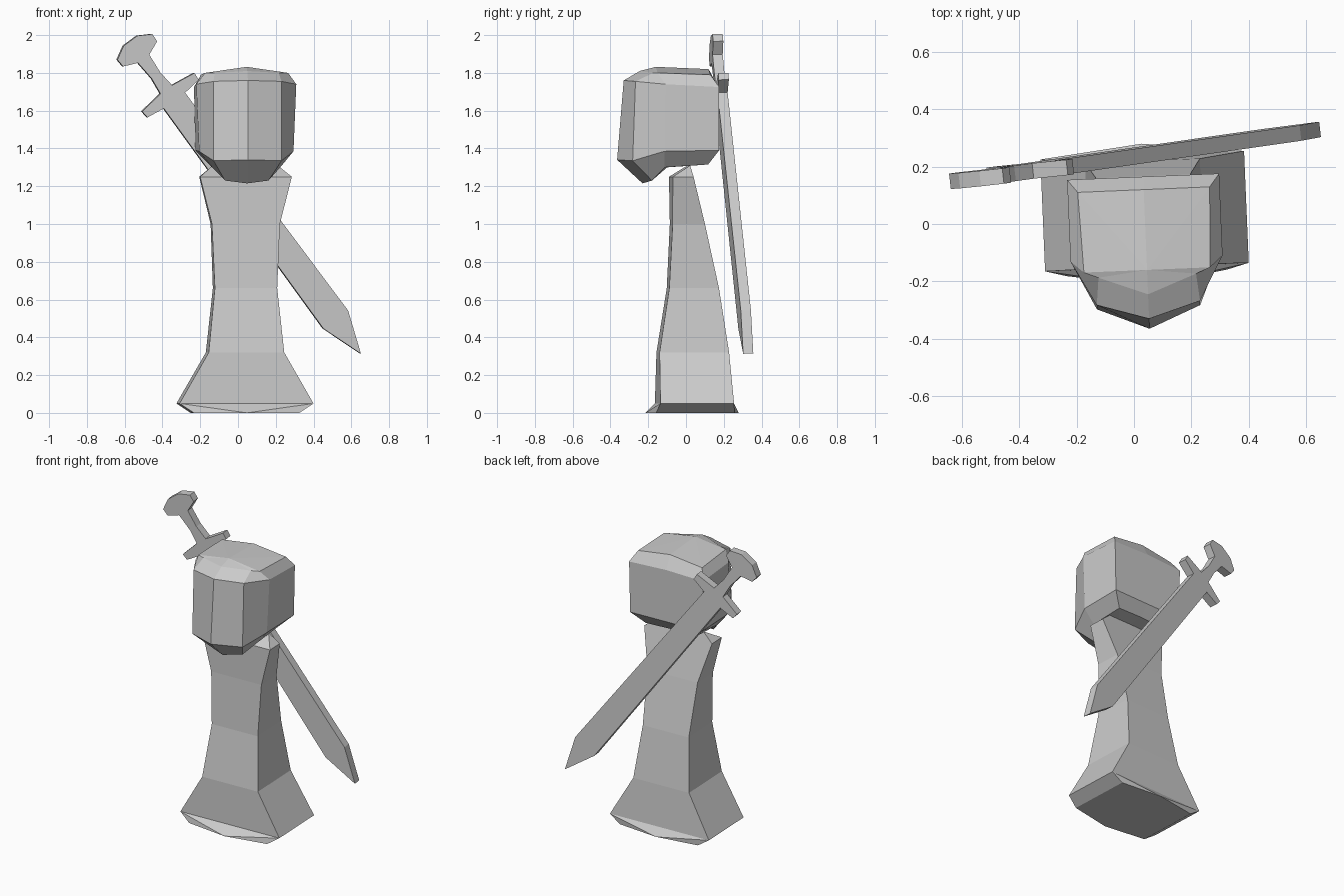
import bpy, bmesh, math
from mathutils import Vector, Matrix

if "Cube" in bpy.data.objects:
    bpy.data.objects.remove(bpy.data.objects["Cube"])

grey = bpy.data.materials.new("stone_grey")
grey.diffuse_color = (0.6, 0.6, 0.6, 1)
grey.use_nodes = True
grey.node_tree.nodes["Principled BSDF"].inputs["Base Color"].default_value = grey.diffuse_color

# body and head are turned slightly about a shared vertical axis
TURN = (Matrix.Translation((0.045, -0.15, 0)) @ Matrix.Rotation(math.radians(2.4), 4, 'Z')
        @ Matrix.Translation((0, 0.15, 0)))


def finish(name, bm, matrix=None):
    if matrix:
        bm.transform(matrix)
    bmesh.ops.recalc_face_normals(bm, faces=bm.faces)
    mesh = bpy.data.meshes.new(name)
    bm.to_mesh(mesh)
    bm.free()
    mesh.materials.append(grey)
    obj = bpy.data.objects.new(name, mesh)
    bpy.context.collection.objects.link(obj)
    return obj


def mirrored_ring(bm, half):
    """Closed ring from a right half listed back to front; x = 0 is not doubled."""
    pts = half + [(-x, y, z) for x, y, z in reversed(half) if x > 0]
    return [bm.verts.new(p) for p in pts]


def bridge(bm, a, b):
    n = len(a)
    for i in range(n):
        bm.faces.new((a[i], a[(i + 1) % n], b[(i + 1) % n], b[i]))


def fan(bm, ring, centre):
    c = bm.verts.new(centre)
    for i in range(len(ring)):
        bm.faces.new((ring[i], ring[(i + 1) % len(ring)], c))


# body: flared pedestal, (half width, front y, back y, z)
bm = bmesh.new()
levels = [(0.355, -0.15, 0.24, 0.05), (0.20, -0.148, 0.22, 0.32), (0.165, -0.095, 0.168, 0.66),
          (0.18, -0.078, 0.093, 1.0), (0.243, -0.08, 0.03, 1.25)]
rings = [mirrored_ring(bm, [(w, b, z), (w, f, z)]) for w, f, b, z in levels]
for lo, hi in zip(rings, rings[1:]):
    bridge(bm, lo, hi)
# sloping shoulder roof
br, fr, fl, bl = rings[-1]
r, l = bm.verts.new((0.172, 0.015, 1.31)), bm.verts.new((-0.172, 0.015, 1.31))
for f in ((fr, fl, l, r), (bl, br, r, l), (br, fr, r), (fl, bl, l)):
    bm.faces.new(f)
# pointed front and back lips under the foot
base = mirrored_ring(bm, [(0, 0.28, 0), (0.28, 0.245, 0), (0.28, -0.17, 0), (0, -0.215, 0)])
br, fr, fl, bl = rings[0]
bm.faces.new(base)
m0, b0, f0, m1, f1, b1 = base
for f in ((br, fr, f0, b0), (fl, bl, b1, f1), (fr, fl, m1), (fr, m1, f0), (fl, f1, m1),
          (bl, br, m0), (br, b0, m0), (bl, m0, b1)):
    bm.faces.new(f)
finish("body", bm, TURN)

# head: faceted block with a pointed face, domed top and tapered chin
bm = bmesh.new()
head = [
    [(0, 0.11, 1.32), (0.18, 0.11, 1.315), (0.18, -0.12, 1.30), (0.115, -0.185, 1.23), (0, -0.23, 1.215)],
    [(0, 0.165, 1.39), (0.258, 0.165, 1.39), (0.25, -0.125, 1.385), (0.18, -0.29, 1.335), (0, -0.365, 1.34)],
    [(0, 0.165, 1.735), (0.265, 0.165, 1.725), (0.265, -0.12, 1.74), (0.18, -0.275, 1.755), (0, -0.33, 1.76)],
    [(0, 0.12, 1.82), (0.23, 0.12, 1.79), (0.22, -0.16, 1.80), (0.17, -0.18, 1.80), (0, -0.245, 1.81)],
]
rings = [mirrored_ring(bm, h) for h in head]
for lo, hi in zip(rings, rings[1:]):
    bridge(bm, lo, hi)
fan(bm, rings[0], (0, -0.10, 1.30))
fan(bm, rings[-1], (0, -0.16, 1.832))
finish("head", bm, TURN)

# sword: mirrored outline (half width, position along the length), given thickness
half = [(0, -1.70), (0.081, -1.475), (0.07, -0.035), (0.168, -0.022), (0.172, 0.020), (0.038, 0.038),
        (0.028, 0.13), (0.037, 0.24), (0.112, 0.272), (0.115, 0.318), (0.045, 0.358)]
outline = half + [(-t, s) for t, s in reversed(half) if t > 0]
along = Vector((-0.593, -0.085, 0.805))
across = Vector((0.805, 0.08, 0.593))
normal = along.cross(across).normalized()
origin = Vector((-0.36, 0.185, 1.682))
bm = bmesh.new()
sides = [[bm.verts.new(origin + across * t + along * s + normal * d) for t, s in outline]
         for d in (-0.027, 0.027)]
bridge(bm, *sides)
bm.faces.new(sides[0])
bm.faces.new(sides[1])
finish("sword", bm)
